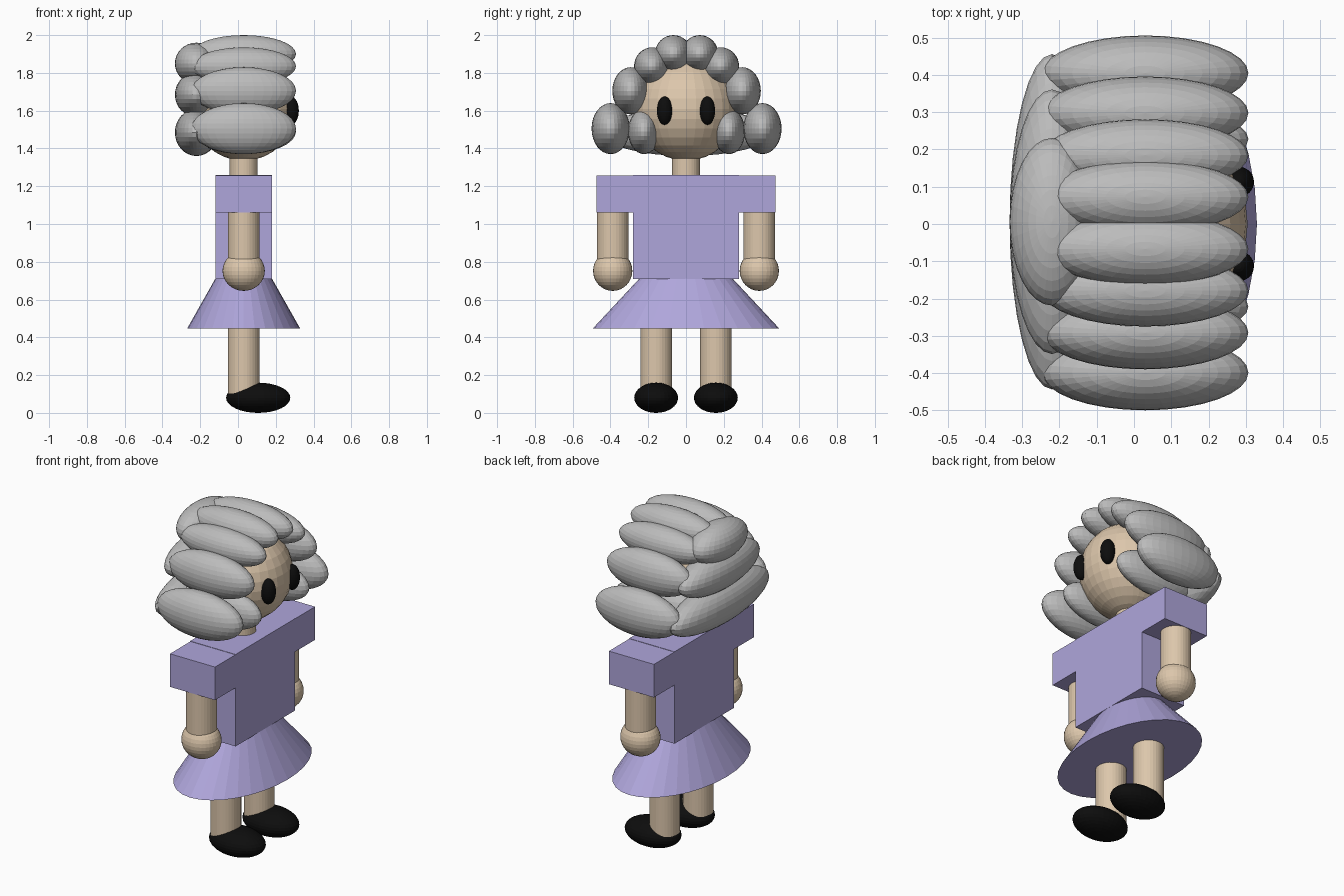
import bpy

cube = bpy.data.objects.get("Cube")
if cube:
    bpy.data.objects.remove(cube, do_unlink=True)


def material(name, r, g, b):
    m = bpy.data.materials.new(name)
    m.use_nodes = True
    m.diffuse_color = (r, g, b, 1)
    m.node_tree.nodes["Principled BSDF"].inputs["Base Color"].default_value = (r, g, b, 1)
    return m


SKIN = material("skin", 0.72, 0.57, 0.41)
LAVENDER = material("lavender", 0.43, 0.38, 0.71)
GREY = material("grey", 0.50, 0.50, 0.50)
BLACK = material("black", 0.004, 0.004, 0.004)
MID = 0.03  # x of the body axis; the figure faces +x


def finish(name, mat, scale=(1, 1, 1)):
    ob = bpy.context.object
    ob.name = name
    ob.scale = scale
    ob.data.materials.append(mat)
    return ob


def ellipsoid(name, mat, centre, radii):
    bpy.ops.mesh.primitive_uv_sphere_add(segments=32, ring_count=16, radius=1, location=centre)
    return finish(name, mat, radii)


def post(name, mat, y, radius, z0, z1):
    bpy.ops.mesh.primitive_cylinder_add(vertices=32, radius=radius, depth=z1 - z0,
                                        location=(MID, y, (z0 + z1) / 2))
    return finish(name, mat)


def box(name, mat, y0, y1, z0, z1, width=0.30):
    bpy.ops.mesh.primitive_cube_add(size=1, location=(MID, (y0 + y1) / 2, (z0 + z1) / 2))
    return finish(name, mat, (width, y1 - y0, z1 - z0))


# Dress
box("dress_body", LAVENDER, -0.28, 0.28, 0.71, 1.26)
bpy.ops.mesh.primitive_cone_add(vertices=32, radius1=1, radius2=0.5, depth=0.265,
                                location=(MID, 0, 0.578))
finish("skirt", LAVENDER, (0.30, 0.495, 1))

# Head and neck
post("neck", SKIN, 0, 0.074, 1.25, 1.40)
ellipsoid("head", SKIN, (MID, 0, 1.61), (0.275, 0.275, 0.275))

# Paired parts
side_curls = [  # y, z, y radius, z radius
    (0.070, 1.90, 0.098, 0.10),
    (0.182, 1.835, 0.096, 0.10),
    (0.295, 1.705, 0.098, 0.125),
    (0.402, 1.505, 0.101, 0.135),
    (0.225, 1.49, 0.085, 0.12),
]
for side, s in (("left", 1), ("right", -1)):
    box(side + "_sleeve", LAVENDER, *sorted((s * 0.27, s * 0.473)), 1.06, 1.258, 0.298)
    post(side + "_arm", SKIN, s * 0.388, 0.084, 0.74, 1.08)
    ellipsoid(side + "_hand", SKIN, (MID, s * 0.388, 0.752), (0.112, 0.104, 0.106))
    post(side + "_leg", SKIN, s * 0.158, 0.084, 0.08, 0.46)
    ellipsoid(side + "_shoe", BLACK, (0.107, s * 0.158, 0.08), (0.17, 0.116, 0.08))
    ellipsoid(side + "_eye", BLACK, (0.28, s * 0.113, 1.60), (0.042, 0.041, 0.075))
    for i, (y, z, ry, rz) in enumerate(side_curls):
        ellipsoid(f"{side}_curl_{i + 1}", GREY, (MID, s * y + 0.003, z), (0.277, ry, rz))

# Back rolls of hair, longer toward the neck
for i, (z, length, rz) in enumerate([(1.85, 0.225, 0.11), (1.685, 0.355, 0.118),
                                     (1.485, 0.45, 0.125)]):
    ellipsoid(f"back_roll_{i + 1}", GREY, (-0.22, 0.006, z), (0.114, length, rz))
